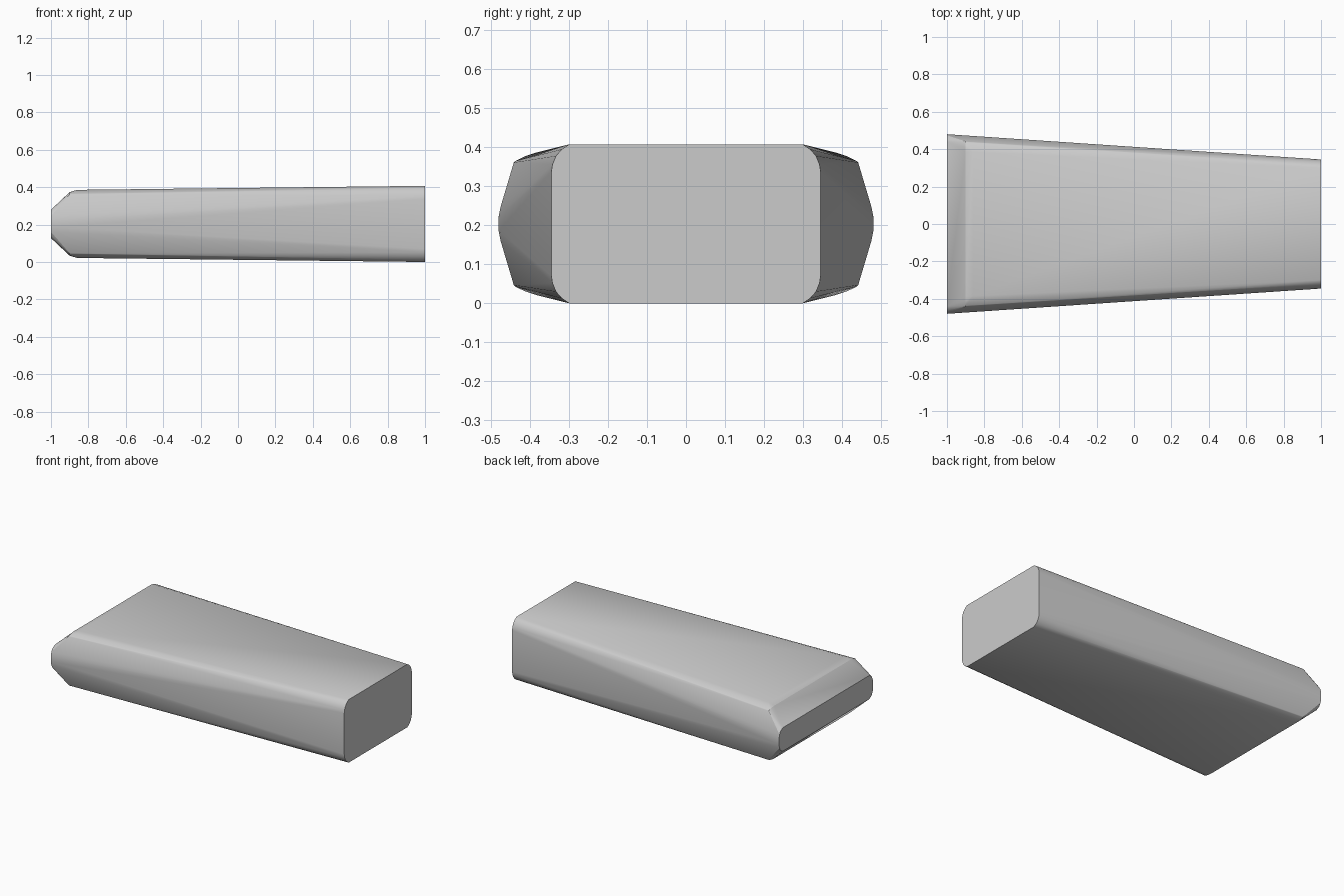
import bpy, bmesh

if "Cube" in bpy.data.objects:
    bpy.data.objects.remove(bpy.data.objects["Cube"])

MID = 0.2035  # height of the horizontal symmetry plane

# quarter cross-sections along the length: x -> (half width, half height)
sections = {
    1.0: [(0.345, 0.133), (0.342, 0.152), (0.333, 0.174), (0.318, 0.191), (0.299, 0.2035)],
    -0.86: [(0.436, 0.158), (0.412, 0.173), (0.385, 0.182)],
    -0.9: [(0.441, 0.157), (0.437, 0.161), (0.41, 0.168), (0.385, 0.170)],
    -1.0: [(0.48, 0.018), (0.475, 0.043), (0.464, 0.062), (0.44, 0.076)],
}

# tapered body: mirror every quarter profile and wrap it in a hull
bm = bmesh.new()
for x, profile in sections.items():
    for y, h in profile:
        for sy in (-1, 1):
            for sz in (-1, 1):
                bm.verts.new((x, sy * y, MID + sz * h))
hull = bmesh.ops.convex_hull(bm, input=bm.verts)
loose = {g for g in hull["geom_interior"] + hull["geom_unused"]
         if isinstance(g, bmesh.types.BMVert)}
bmesh.ops.delete(bm, geom=list(loose), context='VERTS')
bmesh.ops.dissolve_limit(bm, angle_limit=0.01, verts=bm.verts, edges=bm.edges)
bmesh.ops.recalc_face_normals(bm, faces=bm.faces)

mesh = bpy.data.meshes.new("tapered_body")
bm.to_mesh(mesh)
bm.free()
body = bpy.data.objects.new("tapered_body", mesh)
bpy.context.collection.objects.link(body)

# smooth rounded edges, crisp ends
bpy.context.view_layer.objects.active = body
body.select_set(True)
bpy.ops.object.shade_smooth_by_angle(angle=0.4)
